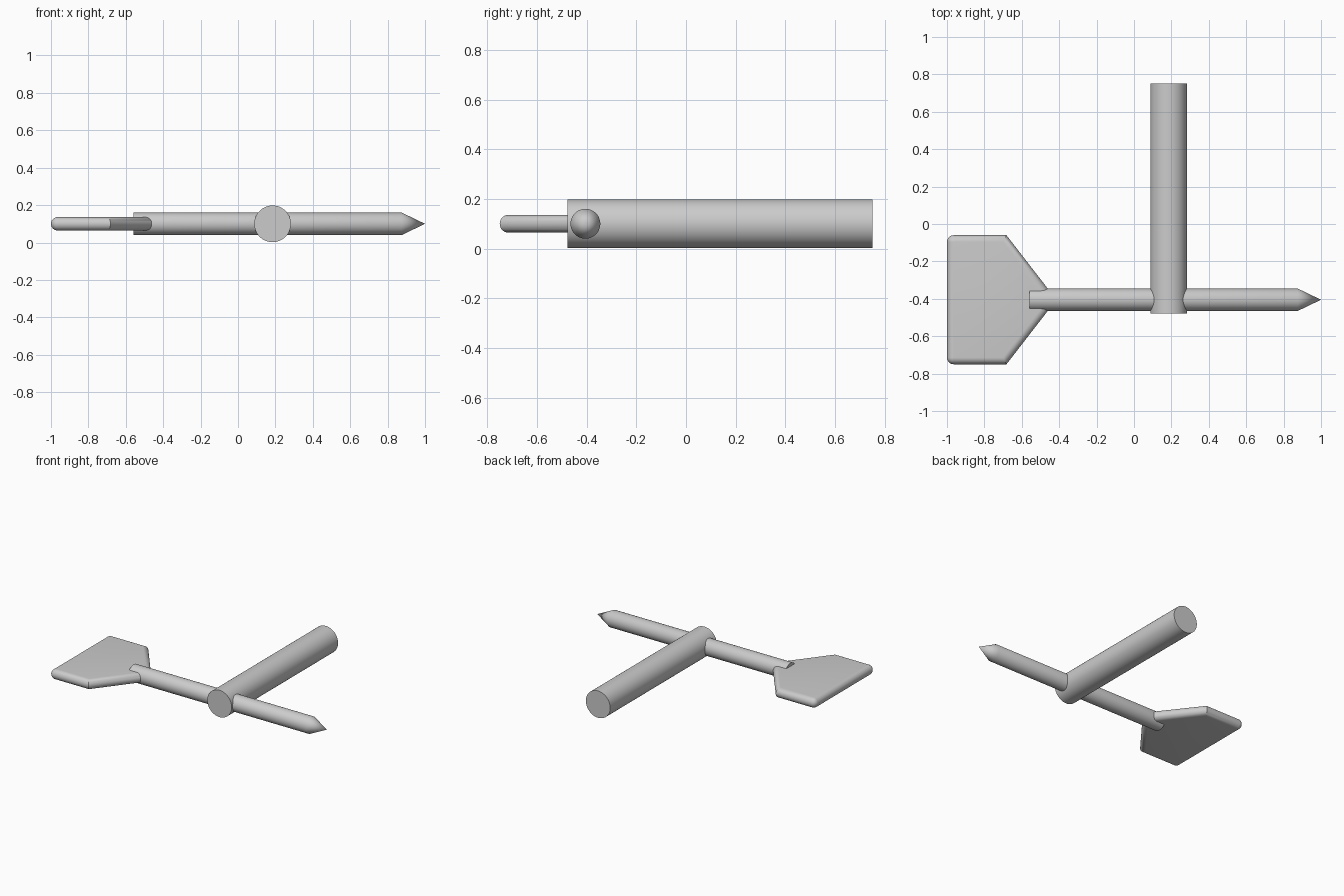
import bpy, bmesh, math
from mathutils import Vector

if "Cube" in bpy.data.objects:
    bpy.data.objects.remove(bpy.data.objects["Cube"])

ZC = 0.1         # shared centre height
YC = -0.405      # shaft axis in y


def add_object(name, bm, loc):
    bmesh.ops.recalc_face_normals(bm, faces=bm.faces)
    mesh = bpy.data.meshes.new(name)
    bm.to_mesh(mesh)
    bm.free()
    obj = bpy.data.objects.new(name, mesh)
    obj.location = loc
    bpy.context.collection.objects.link(obj)
    bpy.ops.object.select_all(action='DESELECT')
    obj.select_set(True)
    bpy.context.view_layer.objects.active = obj
    bpy.ops.object.shade_smooth_by_angle(angle=math.radians(30))
    return obj


def turned(name, profile, axis, loc, sides=64):
    """Round part: (position, radius) stations along x or y."""
    bm = bmesh.new()
    rings = []
    for p, r in profile:
        ring = []
        for i in range(sides):
            a = 2 * math.pi * i / sides
            u, w = r * math.cos(a), r * math.sin(a)
            ring.append(bm.verts.new((p, u, w) if axis == 'x' else (u, p, w)))
        rings.append(ring)
    for a, b in zip(rings, rings[1:]):
        for i in range(sides):
            j = (i + 1) % sides
            bm.faces.new((a[i], a[j], b[j], b[i]))
    bm.faces.new(rings[0])
    bm.faces.new(rings[-1])
    bmesh.ops.remove_doubles(bm, verts=bm.verts, dist=1e-5)
    return add_object(name, bm, loc)


# Thick grip running front to back
turned("handle", [(-0.478, 0.098), (0.75, 0.098)], 'y', (0.185, 0, ZC))

# Thin shaft with a conical point
turned("pointed_shaft", [(-0.56, 0.06), (0.875, 0.06), (1.0, 0.0)], 'x', (0, YC, ZC))

# Flat blade with fully rounded rim and rounded rear corners
R = 0.036
HALF = 0.345
SHOULDER, NECK, NECK_W = -0.682, -0.438, 0.03


def blade_outline(d):
    """Blade outline inset by d, half on +y then mirrored."""
    diag = math.atan2(NECK - SHOULDER, HALF - NECK_W)
    n_side, n_diag, n_end = Vector((0, 1)), Vector((math.cos(diag), math.sin(diag))), Vector((1, 0))
    n_diag = Vector((HALF - NECK_W, NECK - SHOULDER)).normalized()

    def mitre(p, a, b):
        return Vector(p) - (a + b) * (d / (1 + a.dot(b)))

    half = [mitre((NECK, NECK_W), n_end, n_diag), mitre((SHOULDER, HALF), n_diag, n_side)]
    for i in range(9):
        a = math.pi / 2 * (1 + i / 8)
        half.append(Vector((-1 + R + (R - d) * math.cos(a), HALF - R + (R - d) * math.sin(a))))
    return half + [Vector((p.x, -p.y)) for p in reversed(half)]


bm = bmesh.new()
layers = []
STEPS = 16
for k in range(STEPS + 1):
    t = -math.pi / 2 + math.pi * k / STEPS
    layers.append([bm.verts.new((p.x, p.y, R * math.sin(t)))
                   for p in blade_outline(R * (1 - math.cos(t)))])
for a, b in zip(layers, layers[1:]):
    for i in range(len(a)):
        j = (i + 1) % len(a)
        bm.faces.new((a[i], a[j], b[j], b[i]))
bm.faces.new(layers[0])
bm.faces.new(layers[-1])
bmesh.ops.remove_doubles(bm, verts=bm.verts, dist=1e-5)
add_object("blade", bm, (0, YC, ZC))
